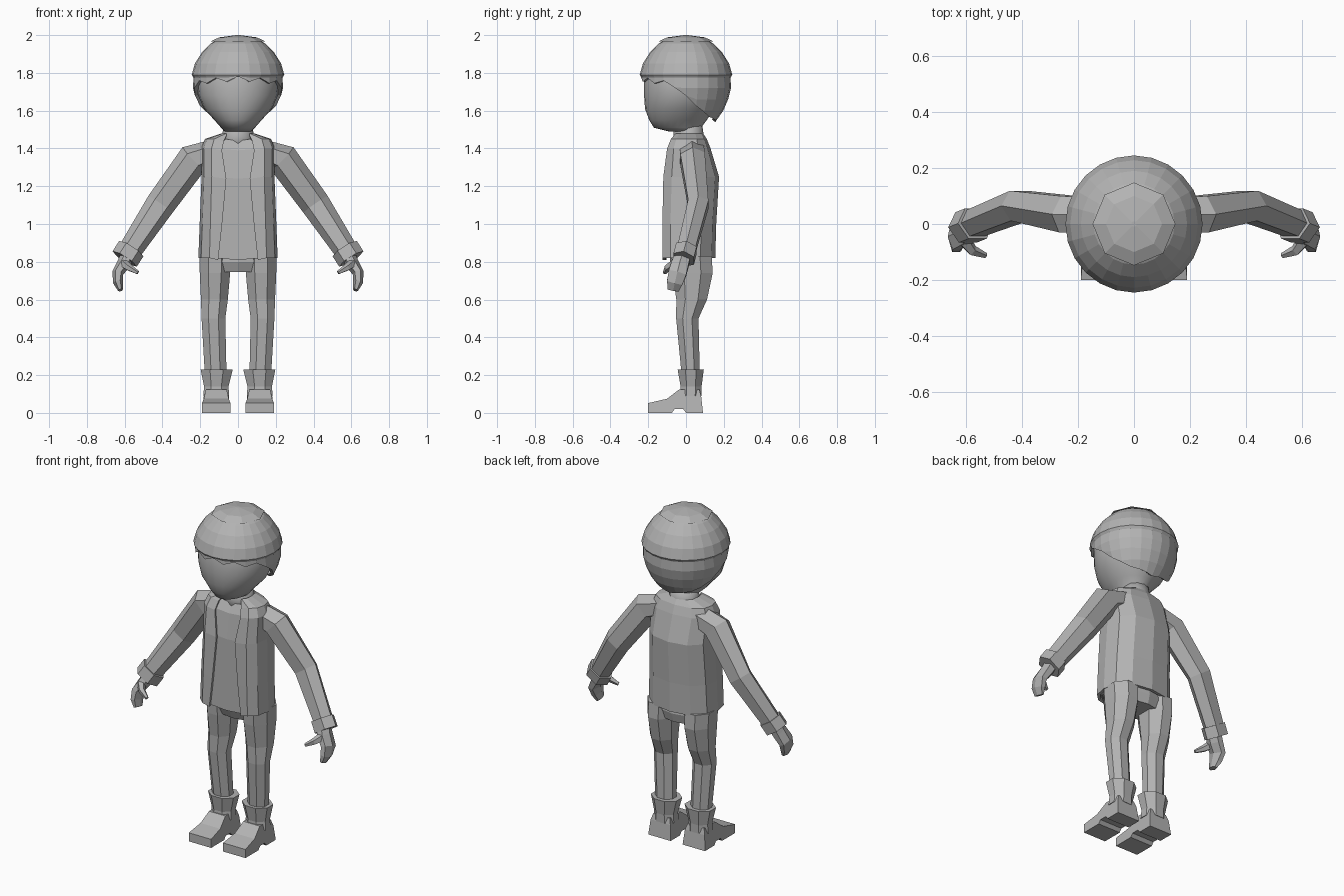
import bpy, bmesh, math
from mathutils import Vector

if "Cube" in bpy.data.objects:
    bpy.data.objects.remove(bpy.data.objects["Cube"])

grey = bpy.data.materials.new("plain grey")
grey.diffuse_color = (0.45, 0.45, 0.45, 1)
grey.use_nodes = True
grey.node_tree.nodes["Principled BSDF"].inputs["Base Color"].default_value = grey.diffuse_color


def make(name, bm, mirror=False, thick=0, smooth=False):
    bmesh.ops.remove_doubles(bm, verts=bm.verts, dist=1e-5)
    bmesh.ops.recalc_face_normals(bm, faces=bm.faces)
    me = bpy.data.meshes.new(name)
    bm.to_mesh(me)
    bm.free()
    me.materials.append(grey)
    for p in me.polygons:
        p.use_smooth = smooth
    ob = bpy.data.objects.new(name, me)
    bpy.context.collection.objects.link(ob)
    if mirror:
        ob.modifiers.new("mirror", 'MIRROR').use_clip = True
    if thick:
        m = ob.modifiers.new("shell", 'SOLIDIFY')
        m.thickness, m.offset = thick, -1
    return ob


def skin(rows, closed=True, caps=True):
    """Join rows of points with quads."""
    bm = bmesh.new()
    vs = [[bm.verts.new(p) for p in r] for r in rows]
    n = len(vs[0])
    for a, b in zip(vs, vs[1:]):
        for i in range(n if closed else n - 1):
            j = (i + 1) % n
            bm.faces.new((a[i], a[j], b[j], b[i]))
    if closed and caps:
        bm.faces.new(vs[0])
        bm.faces.new(vs[-1])
    return bm


def tube(name, path, sides=6, phase=0.0, flat=False, **kw):
    """Path of (x, y, z, radius across, radius in depth)."""
    pts = [Vector(p[:3]) for p in path]
    rows = []
    for i, p in enumerate(path):
        t = pts[min(i + 1, len(pts) - 1)] - pts[max(i - 1, 0)]
        t = Vector((0, 0, 1)) if flat else t.normalized()
        u = Vector((0, 1, 0)).cross(t).normalized()
        v = t.cross(u)
        ang = [2 * math.pi * (k + phase) / sides for k in range(sides)]
        rows.append([pts[i] + u * p[3] * math.cos(a) + v * p[4] * math.sin(a) for a in ang])
    return make(name, skin(rows), **kw)


def interp(table, x):
    for (x0, y0), (x1, y1) in zip(table, table[1:]):
        if x0 <= x <= x1:
            return y0 + (y1 - y0) * (x - x0) / (x1 - x0)
    return table[-1][1]


# Head: smooth, rows of z, half width, front y, back y
head = [(1.49, .07, -.09, .07), (1.51, .09, -.17, .08), (1.55, .125, -.195, .11),
        (1.61, .18, -.217, .15), (1.68, .21, -.222, .185), (1.76, .22, -.222, .2),
        (1.84, .2, -.2, .2), (1.93, .13, -.13, .13)]
tube("head", [(0, (f + b) / 2, z, w, (b - f) / 2) for z, w, f, b in head],
     24, flat=True, smooth=True)
tube("neck", [(0, .015, 1.40, .1, .085), (0, .015, 1.46, .085, .08), (0, .01, 1.53, .075, .075)],
     12, flat=True, smooth=True)

# Hair: shell whose lower edge follows the angle from the front
profile = [(1.54, .155), (1.60, .197), (1.66, .223), (1.72, .238), (1.775, .236), (1.79, .245),
           (1.85, .228), (1.91, .19), (1.955, .145), (1.985, .09), (1.99, 0)]
edge = [(0, 1.77), (50, 1.755), (75, 1.735), (90, 1.68), (105, 1.625), (130, 1.57), (180, 1.54)]
cols = 24
rows = []
for z, _ in reversed(profile):
    row = []
    for k in range(cols):
        deg = k * 360 / cols
        a = math.radians(deg)
        off = min(deg, 360 - deg)
        low = interp(edge, off) + (.012 * (-1) ** k if off < 80 else 0)
        h = max(z, low)
        r = interp(profile, h)
        row.append((r * math.sin(a), -r * math.cos(a), h))
    rows.append(row)
make("hair", skin(rows, caps=False), thick=.02)
tube("hair_crown", [(0, 0, 1.965, .148, .148), (0, 0, 1.988, .1, .1), (0, 0, 2.0, .01, .01)],
     8, flat=True)


# Torso: half grid mirrored; rows of z, half width, front y, back y, opening
def torso(name, rows, thick):
    section = [(.72, .0), (.93, .15), (1, .42), (.93, .72), (.6, .93), (0, 1)]
    grid = []
    for z, w, f, b, gap in rows:
        grid.append([(gap, f, z - .01)] + [(w * s, f + (b - f) * t, z) for s, t in section])
    make(name, skin(grid, closed=False), mirror=True, thick=thick)


torso("jacket", [(.82, .21, -.125, .155, .105), (1.0, .203, -.125, .16, .085),
                 (1.25, .193, -.12, .175, .062), (1.40, .195, -.1, .13, .085),
                 (1.45, .175, -.08, .11, .075), (1.48, .085, -.055, .09, .06)], .018)
torso("shirt", [(.82, .185, -.112, .13, 0), (1.25, .17, -.108, .15, 0),
                (1.40, .165, -.088, .11, 0), (1.45, .09, -.06, .08, 0)], .008)

# Sleeves, cuffs and hands
tube("sleeve", [(.12, .03, 1.385, .065, .075), (.235, .035, 1.345, .085, .075),
                (.41, .065, 1.105, .078, .062), (.575, 0, .855, .062, .055)], 6, mirror=True)
tube("cuff", [(.565, .002, .87, .076, .064), (.60, -.012, .815, .076, .064)], 6, mirror=True)
tube("hand", [(.575, -.01, .85, .04, .045), (.605, -.03, .79, .036, .052),
              (.637, -.045, .74, .03, .055), (.635, -.06, .69, .026, .048),
              (.622, -.068, .65, .014, .034)], 6, mirror=True)
tube("thumb", [(.605, -.06, .79, .026, .026), (.578, -.095, .77, .02, .02),
               (.53, -.113, .742, .01, .01)], 5, mirror=True)

# Trousers
tube("hips", [(0, .03, .745, .16, .09), (0, .025, .80, .195, .11), (0, .02, .9, .18, .1)],
     10, phase=.5, flat=True)
tube("trouser_leg", [(.122, .03, .83, .09, .115), (.122, .035, .74, .087, .115),
                     (.125, .03, .6, .077, .088), (.13, .007, .5, .068, .064),
                     (.118, .025, .2, .062, .052)], 8, phase=.5, flat=True, mirror=True)

# Boots: shaft, and a foot extruded from its side profile
tube("boot_shaft", [(.115, .025, .09, .074, .062), (.115, .027, .14, .07, .06),
                    (.113, .025, .23, .092, .075)], 8, phase=.5, flat=True, mirror=True)
foot = [(-.2, 0), (-.2, .052), (-.1, .075), (-.035, .125), (.07, .125), (.08, .09), (.09, 0),
        (0, 0), (-.015, .02), (-.06, .02), (-.075, 0)]
rows = [[(.115 + s * (.055 if z > .1 else .066 if z > .06 else .075), y, z) for y, z in foot]
        for s in (-1, 1)]
make("boot_foot", skin(rows), mirror=True)
